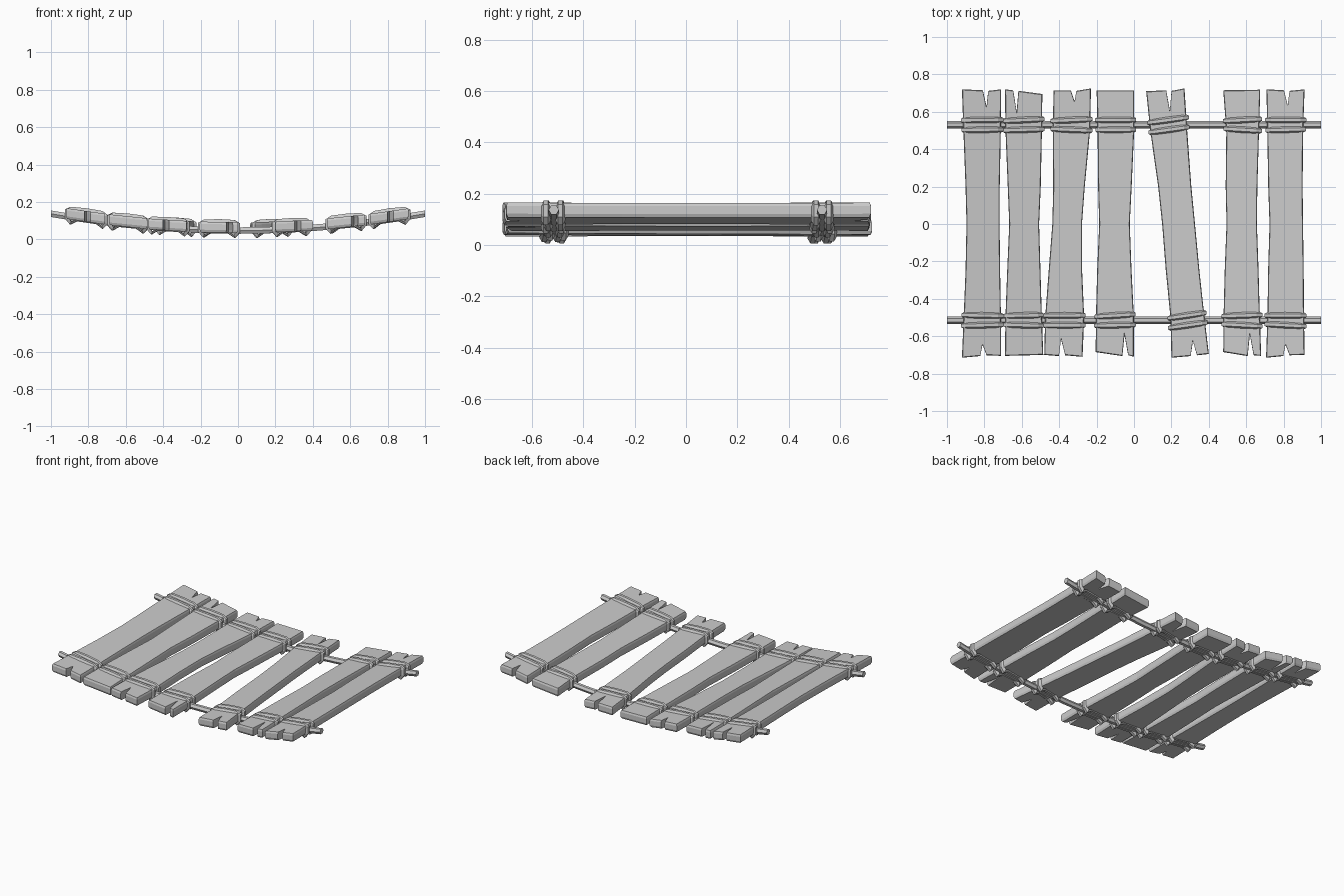
import bpy, bmesh, math, random

if "Cube" in bpy.data.objects:
    bpy.data.objects.remove(bpy.data.objects["Cube"])
random.seed(4)

SAG = lambda x: 0.047 + 0.09 * x * x      # height of the sagging rope
ROWS = (0.72, 0.5, 0.0, -0.5, -0.71)      # stations along each plank
LO, HI = -0.012, 0.045                    # plank underside / top relative to rope


def finish(name, bm):
    bmesh.ops.recalc_face_normals(bm, faces=bm.faces)
    me = bpy.data.meshes.new(name)
    bm.to_mesh(me)
    bm.free()
    ob = bpy.data.objects.new(name, me)
    bpy.context.collection.objects.link(ob)
    return ob


def loft(bm, rings, loop):
    """Skin a list of point rings; join the ends when loop is set, else cap."""
    vs = [[bm.verts.new(p) for p in r] for r in rings]
    n = len(vs[0])
    for i in range(len(vs) if loop else len(vs) - 1):
        a, b = vs[i], vs[(i + 1) % len(vs)]
        for k in range(n):
            bm.faces.new((a[k], a[(k + 1) % n], b[(k + 1) % n], b[k]))
    if not loop:
        bm.faces.new(vs[0])
        bm.faces.new(vs[-1])


def at(vals, y):
    """Interpolate an edge position along the plank."""
    for i in range(4):
        if y >= ROWS[i + 1]:
            t = (ROWS[i] - y) / (ROWS[i] - ROWS[i + 1])
            return vals[i] + (vals[i + 1] - vals[i]) * t
    return vals[-1]


def plank(name, left, right, back_y, front_y, back_notch, front_notch, height):
    pts = [(left[0], back_y[0])]
    if back_notch:
        x, d = back_notch
        pts += [(x - .018, .715), (x + .002, .715 - d), (x + .012, .712)]
    pts.append((right[0], back_y[1]))
    mids = (0.5, 0.2, 0.0, -0.25, -0.5)
    pts += [(at(right, y) + random.uniform(-.004, .004), y) for y in mids]
    pts.append((right[4], front_y[1]))
    if front_notch:
        x, d = front_notch
        pts += [(x + .022, -.702), (x, -.705 + d), (x - .012, -.706)]
    pts.append((left[4], front_y[0]))
    pts += [(at(left, y) + random.uniform(-.004, .004), y) for y in reversed(mids)]
    bm = bmesh.new()
    # slightly chamfered layers
    rings = []
    for z, k in ((LO, .94), (LO + .014, 1), (HI - .012, 1), (HI, .96)):
        ring = []
        for x, y in pts:
            c = (at(left, y) + at(right, y)) / 2
            ring.append((c + (x - c) * k, y * (1 - (1 - k) * .15), height(x, z)))
        rings.append(ring)
    loft(bm, rings, False)
    bmesh.ops.triangulate(bm, faces=[f for f in bm.faces if len(f.verts) > 4])
    finish(name, bm)


def lashing(name, left, right, y0, slant, height):
    """One rope band wrapped around a plank."""
    a, b = at(left, y0), at(right, y0)
    w, c = .019, (a + b) / 2
    path = [(a + .022, HI, -.3, 1), (c, HI + .003, 0, 1), (b - .022, HI, .3, 1),
            (b, HI - .012, 1, .5), (b, LO + .008, 1, -.5), (b - .018, LO - .016, .3, -1),
            (b - .05, LO + .001, 0, -.5), (a + .05, LO + .001, 0, -.5),
            (a + .018, LO - .016, -.3, -1), (a, LO + .008, -1, -.5), (a, HI - .012, -1, .5)]
    rings = []
    for x, z, nx, nz in path:
        y = y0 + slant * (x - c) / (b - a)
        ring = []
        for dy, h in ((-w, -.006), (-w * .45, .012), (w * .45, .012), (w, -.006)):
            ring.append((x + nx * h, y + dy, height(x, z + nz * h)))
        rings.append(ring)
    bm = bmesh.new()
    loft(bm, rings, True)
    finish(name, bm)


# left edge, right edge, back corner y, front corner y, back notch, front notch
PLANKS = [
    ((-.92, -.91, -.898, -.91, -.92), (-.71, -.71, -.718, -.708, -.71),
     (.72, .72), (-.715, -.705), (-.79, .09), (-.81, .06)),
    ((-.69, -.69, -.668, -.685, -.69), (-.49, -.49, -.51, -.495, -.485),
     (.72, .695), (-.705, -.70), (-.63, .12), None),
    ((-.43, -.435, -.435, -.478, -.48), (-.23, -.235, -.278, -.27, -.275),
     (.715, .725), (-.70, -.71), (-.32, .06), (-.39, .09)),
    ((-.20, -.195, -.187, -.20, -.205), (0, 0, -.02, -.003, 0),
     (.715, .715), (-.685, -.71), None, (-.05, .12)),
    ((.065, .09, .15, .193, .20), (.27, .285, .325, .378, .40),
     (.71, .725), (-.715, -.695), (.19, .11), (.315, .08)),
    ((.477, .492, .495, .48, .477), (.675, .672, .655, .675, .68),
     (.715, .718), (-.685, -.705), None, (.62, .12)),
    ((.708, .715, .722, .71, .706), (.912, .908, .90, .91, .912),
     (.72, .72), (-.715, -.70), (.82, .08), (.81, .06)),
]

# planks with two lashings at each rope
for i, (l, r, by, fy, bn, fn) in enumerate(PLANKS, 1):
    xc = (l[0] + r[0] + l[4] + r[4]) / 4
    slope = 0.17 * xc
    height = lambda x, z, xc=xc, s=slope: SAG(xc) + s * (x - xc) + z
    plank(f"plank_{i}", l, r, by, fy, bn, fn, height)
    for side, y in (("back", .53), ("front", -.515)):
        for j, d in enumerate((.026, -.026)):
            slant = (.028 if i == 5 else random.uniform(-.008, .012) * (1 - 2 * j))
            lashing(f"lashing_{side}_{i}_{j + 1}", l, r, y + d, slant, height)

# two sagging hexagonal ropes
for side, y in (("back", .53), ("front", -.515)):
    rings = []
    for k in range(17):
        x = -1 + k / 8
        nx = -0.18 * x
        ring = []
        for s in range(6):
            t = math.tau * s / 6
            h = .02 * math.sin(t)
            px = x + nx * h if 0 < k < 16 else x
            ring.append((px, y + .02 * math.cos(t), SAG(x) + h))
        rings.append(ring)
    bm = bmesh.new()
    loft(bm, rings, False)
    finish(f"rope_{side}", bm)
